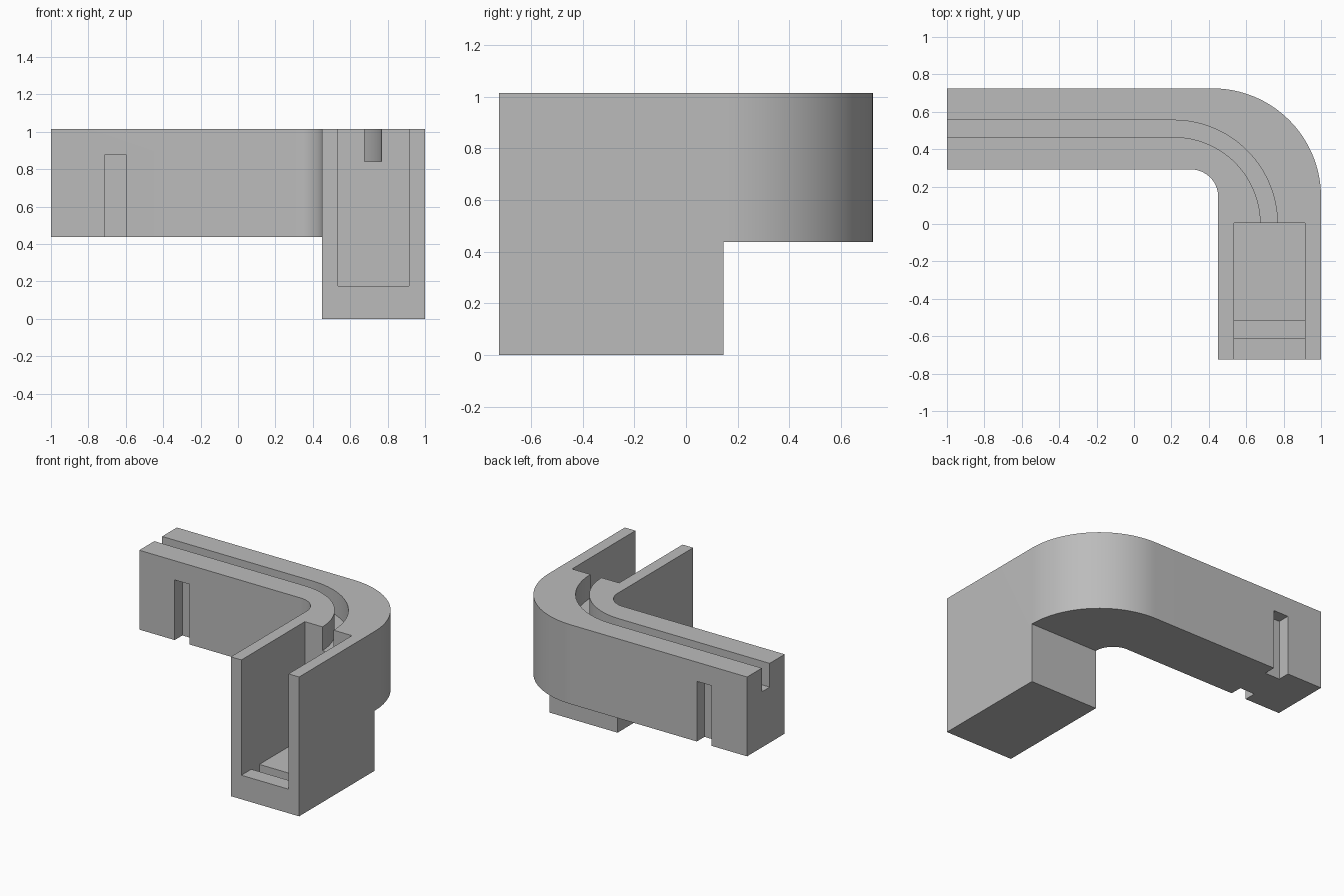
import bpy, bmesh
from math import radians, sin, cos

cube = bpy.data.objects.get("Cube")
if cube:
    bpy.data.objects.remove(cube, do_unlink=True)

grey = bpy.data.materials.new("plain grey")
grey.use_nodes = True
grey.diffuse_color = (0.5, 0.5, 0.5, 1)
grey.node_tree.nodes["Principled BSDF"].inputs["Base Color"].default_value = (0.5, 0.5, 0.5, 1)


def arc(cx, cy, r, start, end, steps=32):
    angles = [radians(start + (end - start) * i / steps) for i in range(steps + 1)]
    return [(cx + r * cos(a), cy + r * sin(a)) for a in angles]


def prism(name, outline, z0, z1):
    """Extrude a plan outline from z0 to z1."""
    bm = bmesh.new()
    base = bm.faces.new([bm.verts.new((x, y, z0)) for x, y in outline])
    top = bmesh.ops.extrude_face_region(bm, geom=[base])["geom"]
    moved = [v for v in top if isinstance(v, bmesh.types.BMVert)]
    bmesh.ops.translate(bm, verts=moved, vec=(0, 0, z1 - z0))
    bmesh.ops.recalc_face_normals(bm, faces=bm.faces)
    mesh = bpy.data.meshes.new(name)
    bm.to_mesh(mesh)
    bm.free()
    mesh.materials.append(grey)
    obj = bpy.data.objects.new(name, mesh)
    bpy.context.collection.objects.link(obj)
    return obj


def box(name, x0, x1, y0, y1, z0, z1):
    return prism(name, [(x0, y0), (x1, y0), (x1, y1), (x0, y1)], z0, z1)


# Bent body: straight arm, rounded corner and leg
BACK, INNER, TOP, UNDER, BEND = 0.725, 0.292, 1.015, 0.437, 0.145
outline = [(-1, INNER)]
outline += arc(0.303, BEND, INNER - BEND, 90, 0)
outline += [(0.45, -BACK), (1, -BACK)]
outline += arc(0.42, BEND, BACK - BEND, 0, 90)
outline += [(-1, BACK)]
body = prism("bent_channel_body", outline, 0, TOP)

# Curved track groove in the top
track = [(-1.1, 0.465)] + arc(0.212, 0, 0.465, 90, 0) + [(0.677, -0.1), (0.767, -0.1)]
track += arc(0.212, 0, 0.555, 0, 90) + [(-1.1, 0.555)]

cutters = [
    # Space below the arm
    box("arm_clearance", -1.1, 1.1, BEND, 1, -0.1, UNDER),
    # Pocket in the leg, open to the front and top
    box("leg_pocket", 0.535, 0.915, -1, 0.005, 0.175, 1.2),
    # Cross groove in the pocket floor
    box("floor_groove", 0.535, 0.915, -0.61, -0.518, 0.087, 0.3),
    prism("track_groove", track, 0.842, 1.2),
    # Matching upright slots on both sides of the arm
    box("front_slot", -0.715, -0.595, 0.1, INNER + 0.088, 0.3, 0.875),
    box("back_slot", -0.715, -0.595, BACK - 0.088, 0.9, 0.3, 0.875),
]

bpy.ops.object.select_all(action="DESELECT")
bpy.context.view_layer.objects.active = body
body.select_set(True)
for cutter in cutters:
    cutter.hide_render = True
    mod = body.modifiers.new(cutter.name, "BOOLEAN")
    mod.operation = "DIFFERENCE"
    mod.solver = "EXACT"
    mod.object = cutter
    bpy.ops.object.modifier_apply(modifier=mod.name)
for cutter in cutters:
    bpy.data.objects.remove(cutter, do_unlink=True)

bpy.ops.object.shade_smooth_by_angle(angle=radians(30))
